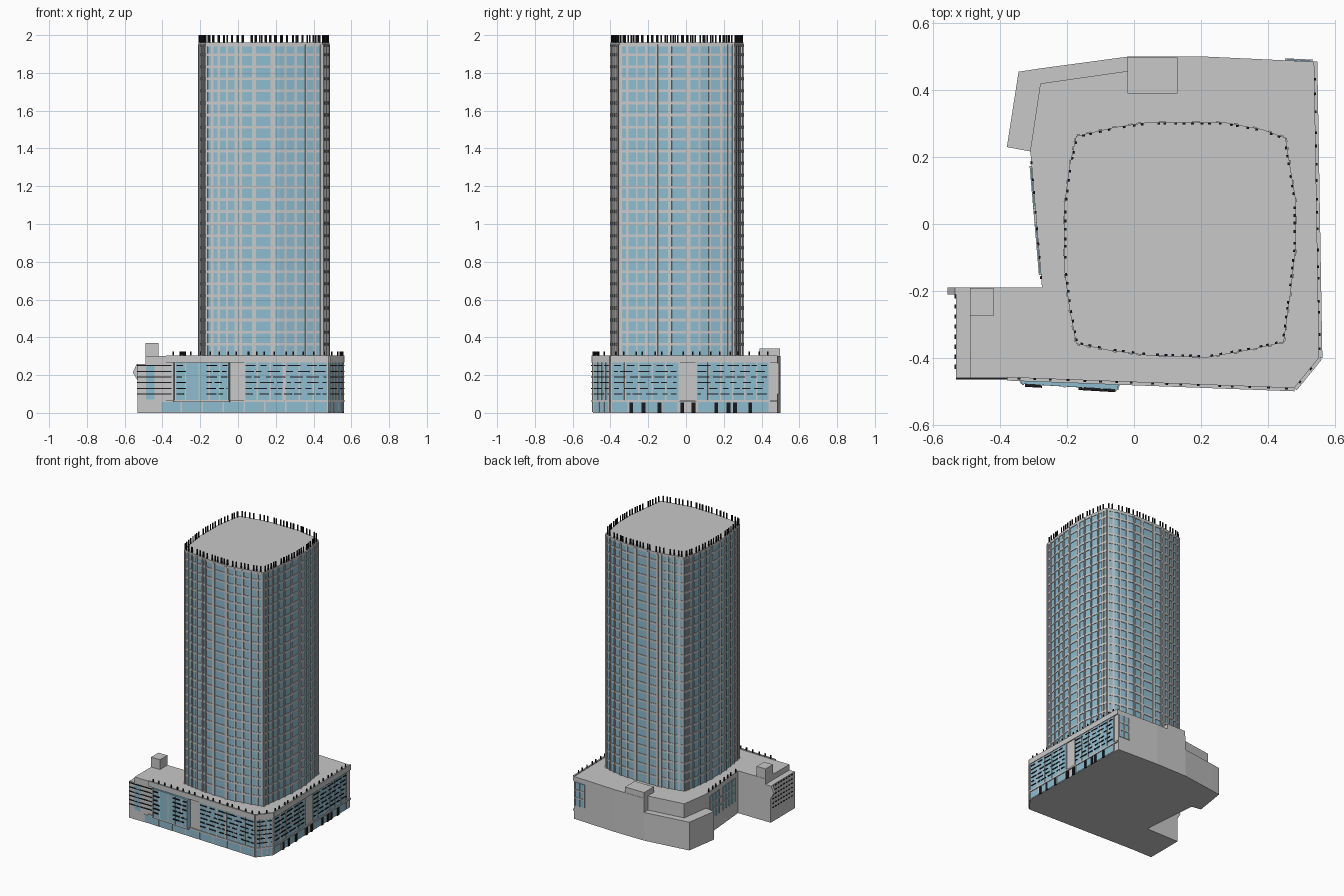
import bpy, bmesh, math, random
from mathutils import Vector

random.seed(4)
old = bpy.data.objects.get("Cube")
if old:
    bpy.data.objects.remove(old)


def material(name, rgb):
    m = bpy.data.materials.new(name)
    m.use_nodes = True
    m.diffuse_color = (*rgb, 1)
    m.node_tree.nodes["Principled BSDF"].inputs["Base Color"].default_value = (*rgb, 1)
    return m


GREY = material("pale concrete", (0.58, 0.58, 0.58))
GLASS = material("blue glass", (0.27, 0.50, 0.62))
BLACK = material("black trim", (0.01, 0.01, 0.012))


def finish(name, bm, mat):
    bmesh.ops.recalc_face_normals(bm, faces=bm.faces)
    mesh = bpy.data.meshes.new(name)
    bm.to_mesh(mesh)
    bm.free()
    mesh.materials.append(mat)
    obj = bpy.data.objects.new(name, mesh)
    bpy.context.scene.collection.objects.link(obj)
    return obj


def add_prism(bm, pts, z0, z1):
    low = [bm.verts.new((x, y, z0)) for x, y in pts]
    high = [bm.verts.new((x, y, z1)) for x, y in pts]
    bm.faces.new(low[::-1])
    bm.faces.new(high)
    n = len(pts)
    for i in range(n):
        j = (i + 1) % n
        bm.faces.new((low[i], low[j], high[j], high[i]))


def prism(name, pts, z0, z1, mat):
    bm = bmesh.new()
    add_prism(bm, pts, z0, z1)
    return finish(name, bm, mat)


def rect(x0, x1, y0, y1):
    return [(x0, y0), (x1, y0), (x1, y1), (x0, y1)]


def add_panel(bm, wall, d0, d1, z0, z1, out):
    """Box on a wall running counter-clockwise, from distance d0 to d1."""
    a, b = Vector(wall[0]), Vector(wall[1])
    t = (b - a).normalized()
    n = Vector((t.y, -t.x))
    p, q = a + t * d0, a + t * d1
    add_prism(bm, [tuple(v) for v in (p - n * 0.003, p + n * out, q + n * out, q - n * 0.003)][::-1], z0, z1)


def panels(name, mat, wall, items, out):
    bm = bmesh.new()
    for d0, d1, z0, z1 in items:
        add_panel(bm, wall, d0, d1, z0, z1, out)
    return finish(name, bm, mat)


def edges(pts):
    return list(zip(pts, pts[1:] + pts[:1]))


def outset(pts, d):
    c = sum((Vector(p) for p in pts), Vector((0, 0))) / len(pts)
    return [tuple(Vector(p) + (Vector(p) - c).normalized() * d) for p in pts]


def roof_marks(name, walls, z0, z1, step):
    bm = bmesh.new()
    for wall in walls:
        length = math.dist(*wall)
        for i in range(max(1, int(length / step))):
            d = (i + random.uniform(0.3, 0.7)) * step
            add_panel(bm, wall, d, d + 0.008, z0, z1, 0.003)
    finish(name, bm, BLACK)


# Tower: glass shaft with bowed sides
tower = [(-0.17, -0.355), (-0.07, -0.375), (0.05, -0.39), (0.22, -0.395), (0.36, -0.37), (0.445, -0.35),
         (0.465, -0.2), (0.48, -0.07), (0.48, 0.07), (0.465, 0.16), (0.45, 0.255),
         (0.38, 0.28), (0.27, 0.3), (0.04, 0.3), (-0.06, 0.285), (-0.17, 0.26),
         (-0.19, 0.17), (-0.205, 0.05), (-0.205, -0.13), (-0.19, -0.25)]
BASE, TOP, FLOORS = 0.3, 1.96, 26
prism("tower_glass", tower, BASE, TOP - 0.005, GLASS)
prism("tower_roof", outset(tower, 0.004), TOP - 0.02, TOP, GREY)

bm = bmesh.new()
step = (TOP - BASE) / FLOORS
for i in range(1, FLOORS):
    z = BASE + i * step
    add_prism(bm, outset(tower, 0.004), z - 0.007, z + 0.007)
finish("tower_floor_bands", bm, GREY)

# Tower piers, placed along x on front and back, along y on the sides
front_piers = [(-0.165, .01), (-0.135, .012), (-0.1, .012), (-0.058, .012), (-0.01, .014), (0.015, .014), (0.085, .02),
               (0.185, .024), (0.25, .01), (0.305, .014), (0.36, .01), (0.405, .012), (0.44, .012)]
side_piers = [(-0.345, .012), (-0.31, .012), (-0.26, .008), (-0.21, .012), (-0.155, .012), (-0.085, .02),
              (0.012, .022), (0.07, .01), (0.125, .01), (0.185, .012), (0.225, .01), (0.25, .012)]
bm = bmesh.new()
for a, b in edges(tower):
    axis = 0 if abs(b[0] - a[0]) > abs(b[1] - a[1]) else 1
    for c, w in (front_piers, side_piers)[axis]:
        f = (c - a[axis]) / (b[axis] - a[axis])
        if 0 <= f < 1:
            d = f * math.dist(a, b)
            add_panel(bm, (a, b), d - w / 2, d + w / 2, BASE, TOP - 0.01, 0.007)
finish("tower_piers", bm, GREY)
roof_marks("tower_roof_marks", edges(tower), TOP, 2.0, 0.026)

# Podium masses
podium = [(-0.49, -0.46), (-0.38, -0.46), (0.48, -0.492), (0.555, -0.4), (0.54, 0.485), (0.22, 0.5),
          (-0.02, 0.5), (-0.02, 0.457), (-0.28, 0.42), (-0.31, 0.22), (-0.275, -0.19), (-0.49, -0.19)]
prism("podium", podium, 0, 0.3, GREY)
prism("wing_end", rect(-0.532, -0.485, -0.46, -0.19), 0, 0.26, GREY)
prism("rear_low_block", [(-0.38, 0.23), (-0.3, 0.215), (-0.27, 0.41), (-0.01, 0.45), (-0.02, 0.5),
                         (-0.28, 0.465), (-0.345, 0.455)], 0, 0.2, GREY)
prism("roof_box_rear", rect(-0.02, 0.13, 0.39, 0.498), 0.29, 0.34, GREY)
prism("roof_box_wing", rect(-0.49, -0.42, -0.275, -0.192), 0.25, 0.37, GREY)
fin = prism("wing_fin", [(-0.525, 0.16), (-0.557, 0.215), (-0.535, 0.26), (-0.525, 0.26)], 0, 0.02, GREY)
fin.rotation_euler.x = math.pi / 2
fin.location.y = -0.19

# Podium facades: glazing, mullions, louvres
front = (podium[1], podium[2])
corner = (podium[2], podium[3])
side = (podium[3], podium[4])
west = (podium[9], podium[10])
back = (podium[4], podium[5])
FX, SY = 0.38, 0.4  # offsets turning x or y into distance along a wall


def glaze(name, wall, spans, z0, z1, spacing):
    panels(name + "_glass", GLASS, wall, [(a, b, z0, z1) for a, b in spans], 0.003)
    bars = []
    for a, b in spans:
        n = max(1, round((b - a) / spacing))
        for i in range(n + 1):
            d = a + (b - a) * i / n
            bars.append((d - 0.004, d + 0.004, z0, z1))
    panels(name + "_mullions", GREY, wall, bars, 0.006)


def louvres(name, wall, spans, rows):
    items = []
    for z in rows:
        for a, b in spans:
            d = a
            while d < b:
                length = random.uniform(0.02, 0.07)
                items.append((d, min(b, d + length), z - 0.003, z + 0.003))
                d += length + random.uniform(0.008, 0.035)
    panels(name, BLACK, wall, items, 0.008)


rows = [0.1 + i * 0.03 for i in range(6)]
glaze("front_shop", front, [(-0.03, FX + 0.475)], 0.005, 0.057, 0.115)
glaze("front_upper", front, [(FX + 0.035, FX + 0.24), (FX + 0.25, FX + 0.475)], 0.068, 0.268, 0.075)
louvres("front_louvres", front, [(FX + 0.04, FX + 0.47)], rows)
glaze("corner_shop", corner, [(0.006, 0.112)], 0.005, 0.057, 0.035)
glaze("corner_upper", corner, [(0.006, 0.112)], 0.068, 0.268, 0.027)
louvres("corner_louvres", corner, [(0.01, 0.11)], rows)
glaze("side_shop", side, [(0.005, SY - 0.04), (SY + 0.06, SY + 0.44)], 0.005, 0.057, 0.09)
glaze("side_upper", side, [(0.005, SY - 0.035), (SY + 0.055, SY + 0.44)], 0.068, 0.268, 0.07)
louvres("side_louvres", side, [(0.02, SY - 0.05), (SY + 0.06, SY + 0.43)], rows)
glaze("west_windows", west, [(0.05, 0.17), (0.22, 0.37)], 0.1, 0.265, 0.04)
glaze("back_windows", back, [(0.01, 0.085)], 0.1, 0.265, 0.037)
panels("window_rails", GREY, west, [(0.05, 0.37, z, z + 0.01) for z in (0.15, 0.205)], 0.006)
panels("back_window_rails", GREY, back, [(0.01, 0.085, z, z + 0.01) for z in (0.15, 0.205)], 0.006)
panels("side_doors", BLACK, side,
       [(SY + y, SY + y + 0.02, 0, 0.055) for y in (-.3, -.235, -.15, -.03, .03, .15, .215, .25, .33)], 0.008)

# Projecting front bay
bay = [(-0.345, -0.455), (-0.335, -0.478), (-0.05, -0.495), (-0.04, -0.46)]
prism("front_bay", bay, 0.062, 0.268, GLASS)
prism("front_bay_sill", outset(bay, 0.003), 0.058, 0.068, GREY)
bay_wall = (bay[1], bay[2])
panels("front_bay_mullions", GREY, bay_wall,
       [(d, d + 0.006, 0.066, 0.268) for d in (0, 0.055, 0.125, 0.18, 0.235, 0.279)], 0.003)
louvres("front_bay_louvres", bay_wall, [(0.01, 0.06), (0.17, 0.28)], rows)

# Ledge, cornice and roof-edge marks on the street walls
street = [front, corner, side]
for name, z0, z1 in (("shop_ledge", 0.057, 0.068), ("podium_cornice", 0.268, 0.305)):
    bm = bmesh.new()
    for wall in street:
        add_panel(bm, wall, 0, math.dist(*wall), z0, z1, 0.008)
    finish(name, bm, GREY)
roof_marks("podium_roof_marks", street + [west], 0.3, 0.325, 0.05)

# Louvred wing end
wing_front = ((-0.532, -0.46), (-0.35, -0.46))
wing_side = ((-0.532, -0.19), (-0.532, -0.46))
panels("wing_slats", BLACK, wing_front, [(0, 0.18, z - 0.003, z + 0.003) for z in rows], 0.004)
panels("wing_window", GLASS, wing_front, [(0.045, 0.09, 0.07, 0.25)], 0.003)
panels("wing_side_slats", BLACK, wing_side,
       [(d * 0.03 + 0.02, d * 0.03 + 0.033, z - 0.003, z + 0.003) for d in range(8) for z in rows], 0.004)
